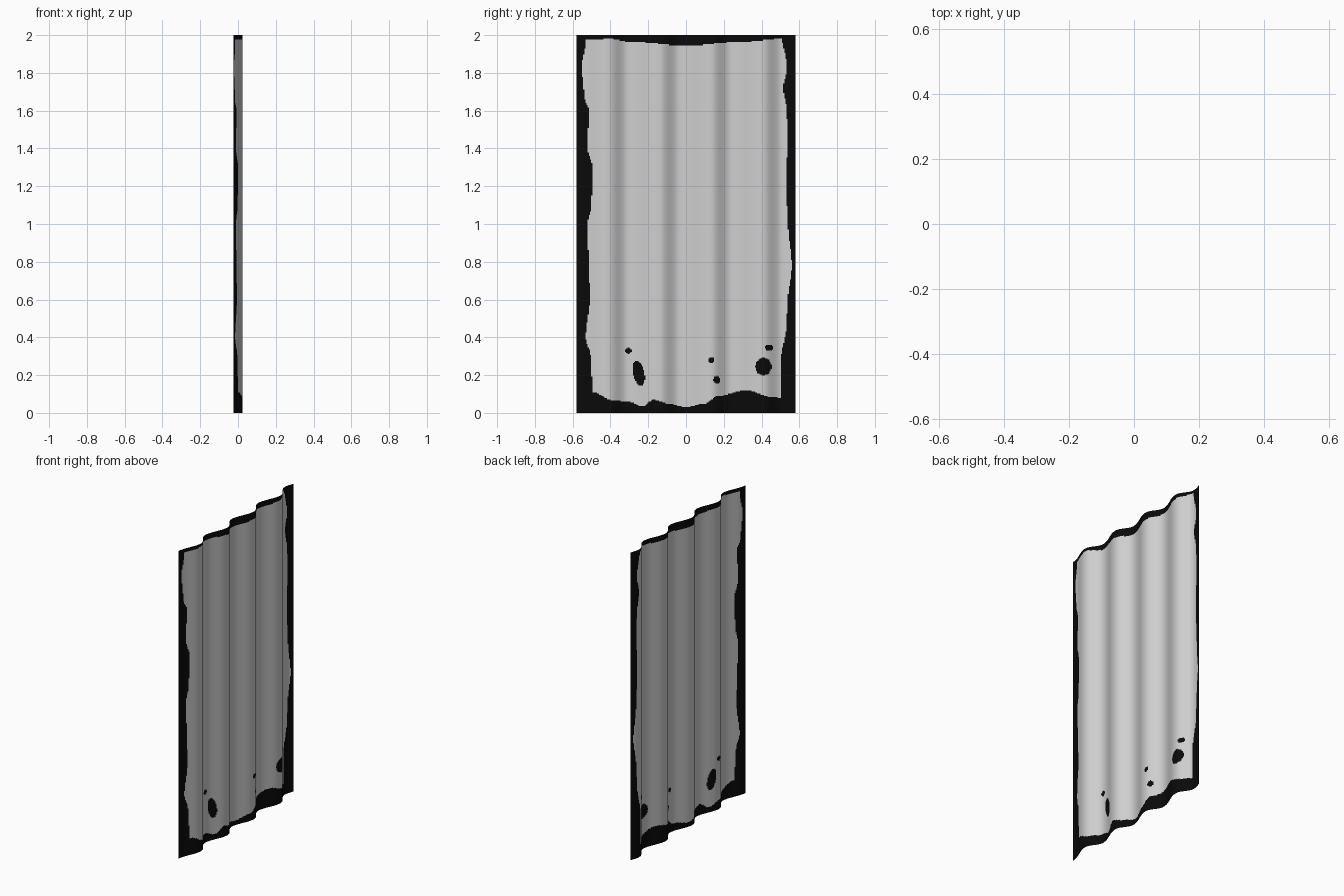
import bpy, math

if "Cube" in bpy.data.objects:
    bpy.data.objects.remove(bpy.data.objects["Cube"])

W, H = 0.58, 2.0            # half width, height
PERIOD, RISE = 0.2725, 0.62  # fold spacing, share of each fold that rises
AMP = 0.0235
NY, NZ = 194, 334

# ragged inner edge of the border, as (position, edge) pairs
LEFT = [(.1, -.495), (.3, -.505), (.4, -.53), (.6, -.51), (1.0, -.52), (1.1, -.5), (1.3, -.495),
        (1.4, -.52), (1.6, -.515), (1.68, -.54), (1.83, -.55), (1.98, -.53)]
RIGHT = [(.1, .5), (.3, .505), (.45, .53), (.6, .54), (.78, .56), (1.0, .54), (1.2, .53),
         (1.5, .54), (1.62, .53), (1.72, .515), (1.83, .535), (1.98, .51)]
BOTTOM = [(-.5, .11), (-.38, .065), (-.31, .06), (-.23, .035), (-.17, .07), (-.1, .05), (0, .03),
          (.1, .05), (.17, .09), (.32, .12), (.45, .085), (.5, .08)]
TOP = [(-.53, 1.975), (-.4, 1.98), (-.3, 1.965), (0, 1.945), (.3, 1.965), (.5, 1.98)]
# dark holes: y, z, radius y, radius z, tilt
SPOTS = [(-.25, .21, .03, .068, .2), (-.305, .33, .016, .016, 0), (.135, .28, .016, .016, 0),
         (.163, .175, .017, .02, 0), (.41, .245, .043, .046, 0), (.44, .345, .02, .017, 0)]


def edge(table, t):
    if t <= table[0][0]:
        return table[0][1]
    for (a, va), (b, vb) in zip(table, table[1:]):
        if t <= b:
            u = (t - a) / (b - a)
            return va + (vb - va) * u * u * (3 - 2 * u)
    return table[-1][1]


def fold(y):
    # slow rise and quick fall
    t = ((y + W) / PERIOD) % 1.0
    phase = t / RISE if t < RISE else 1 + (t - RISE) / (1 - RISE)
    return -AMP * math.cos(math.pi * phase)


def in_spot(y, z):
    for cy, cz, ry, rz, a in SPOTS:
        dy, dz = y - cy, z - cz
        u = dy * math.cos(a) + dz * math.sin(a)
        v = dz * math.cos(a) - dy * math.sin(a)
        if (u / ry) ** 2 + (v / rz) ** 2 < 1:
            return True
    return False


def material(name, rgb):
    m = bpy.data.materials.new(name)
    m.diffuse_color = (*rgb, 1)
    m.use_nodes = True
    m.node_tree.nodes["Principled BSDF"].inputs["Base Color"].default_value = m.diffuse_color
    return m


# corrugated sheet
ys = [-W + 2 * W * i / NY for i in range(NY + 1)]
zs = [H * j / NZ for j in range(NZ + 1)]
verts = [(fold(y), y, z) for z in zs for y in ys]
n = NY + 1
faces = [(j * n + i, j * n + i + 1, (j + 1) * n + i + 1, (j + 1) * n + i)
         for j in range(NZ) for i in range(NY)]
mesh = bpy.data.meshes.new("corrugated_sheet")
mesh.from_pydata(verts, [], faces)
mesh.materials.append(material("pale grey", (.62, .62, .62)))
mesh.materials.append(material("black", (.003, .003, .003)))

# black border and spots
yc = [(a + b) / 2 for a, b in zip(ys, ys[1:])]
zc = [(a + b) / 2 for a, b in zip(zs, zs[1:])]
low, high = [edge(BOTTOM, y) for y in yc], [edge(TOP, y) for y in yc]
for j, z in enumerate(zc):
    left, right = edge(LEFT, z), edge(RIGHT, z)
    for i, y in enumerate(yc):
        dark = (y < left or y > right or z < low[i] or z > high[i]
                or (z < .4 and in_spot(y, z)))
        mesh.polygons[j * NY + i].material_index = int(dark)
mesh.shade_smooth()
sheet = bpy.data.objects.new("corrugated_sheet", mesh)
bpy.context.collection.objects.link(sheet)
